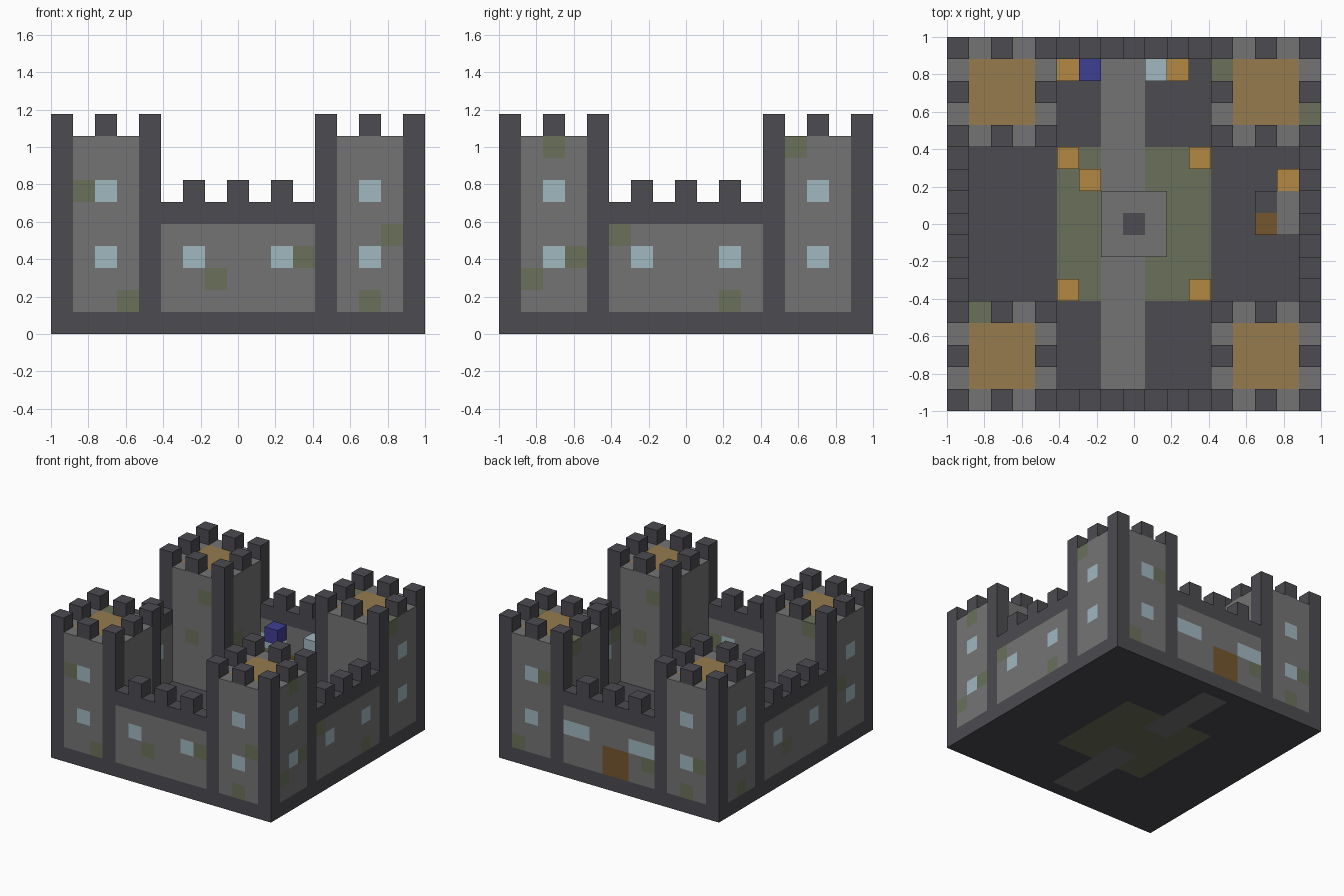
import bpy
import bmesh
from mathutils import Vector

cube = bpy.data.objects.get("Cube")
if cube:
    bpy.data.objects.remove(cube, do_unlink=True)

N = 17            # blocks along each side
LAST = N - 1
UNIT = 2 / N      # size of one block

# ---- materials ----
PALETTE = {
    "dark stone": (76, 76, 81),
    "grey stone": (116, 116, 116),
    "pale glass": (160, 184, 192),
    "moss": (106, 113, 90),
    "orange": (178, 136, 66),
    "tan roof": (150, 123, 78),
    "blue": (62, 62, 148),
    "brown wood": (116, 86, 46),
}
DARK, GREY, GLASS, MOSS, ORANGE, TAN, BLUE, BROWN = range(len(PALETTE))


def linear(value):
    c = value / 255
    return c / 12.92 if c <= 0.04045 else ((c + 0.055) / 1.055) ** 2.4


def make_material(name, rgb):
    mat = bpy.data.materials.new(name)
    mat.use_nodes = True
    colour = [linear(v) for v in rgb] + [1.0]
    mat.diffuse_color = colour
    for node in mat.node_tree.nodes:
        if node.type == "BSDF_PRINCIPLED":
            node.inputs["Base Color"].default_value = colour
            node.inputs["Roughness"].default_value = 0.9
    return mat


MATERIALS = [make_material(n, c) for n, c in PALETTE.items()]

# ---- block helpers: each part maps a grid cell to a colour ----
parts = {}


def fill(part, xs, ys, zs, colour):
    cells = parts.setdefault(part, {})
    for x in xs:
        for y in ys:
            for z in zs:
                cells[x, y, z] = colour


def paint(spots, colour):
    for cells in parts.values():
        for spot in spots:
            if spot in cells:
                cells[spot] = colour


def build(name, cells, occupied):
    """Mesh of the exposed block faces of one part."""
    bm = bmesh.new()
    for cell, colour in cells.items():
        for axis in range(3):
            for side in (0, 1):
                step = [0, 0, 0]
                step[axis] = 1 if side else -1
                if tuple(c + s for c, s in zip(cell, step)) in occupied:
                    continue
                corners = []
                for u, v in ((0, 0), (1, 0), (1, 1), (0, 1)):
                    p = Vector(cell)
                    p[axis] += side
                    p[(axis + 1) % 3] += u
                    p[(axis + 2) % 3] += v
                    corners.append(bm.verts.new(p * UNIT - Vector((1, 1, 0))))
                if not side:
                    corners.reverse()
                bm.faces.new(corners).material_index = colour
    bmesh.ops.remove_doubles(bm, verts=bm.verts, dist=UNIT / 100)
    mesh = bpy.data.meshes.new(name)
    bm.to_mesh(mesh)
    bm.free()
    for mat in MATERIALS:
        mesh.materials.append(mat)
    bpy.context.collection.objects.link(bpy.data.objects.new(name, mesh))


# ---- courtyard floor with lawn and path ----
inner = range(1, LAST)
middle = range(5, 12)
well = range(7, 10)
path = (7, 8)
fill("courtyard_floor", inner, inner, [0], DARK)
fill("courtyard_floor", path, inner, [0], GREY)
fill("courtyard_floor", middle, middle, [0], MOSS)
fill("courtyard_floor", path, [5, 6, 10, 11], [0], GREY)
fill("courtyard_floor", well, well, [0], MOSS)

# ---- corner towers ----
for front_back, y0 in (("front", 0), ("back", 12)):
    for side, x0 in (("right", 0), ("left", 12)):
        name = f"{front_back}_{side}_tower"
        xs, ys = range(x0, x0 + 5), range(y0, y0 + 5)
        fill(name, xs, ys, range(9), GREY)
        fill(name, xs, ys, [0], DARK)
        fill(name, xs[1:4], ys[1:4], [8], TAN)
        fill(name, xs[::4], ys[::4], range(10), DARK)       # corner posts
        fill(name, xs[::2], ys[::4], [9], DARK)             # battlements
        fill(name, xs[::4], ys[::2], [9], DARK)
        outer_x, outer_y = (0 if x0 == 0 else LAST), (0 if y0 == 0 else LAST)
        fill(name, [x0 + 2], [outer_y], [3, 6], GLASS)      # windows
        fill(name, [outer_x], [y0 + 2], [3, 6], GLASS)

# ---- curtain walls ----
for name, edge, along_x in (("front_wall", 0, True), ("back_wall", LAST, True),
                            ("right_wall", 0, False), ("left_wall", LAST, False)):
    windows = [5, 6, 10, 11] if name == "back_wall" else [6, 10]
    for span, heights, colour in ((middle, range(1, 5), GREY),
                                  (middle, [0, 5], DARK),
                                  (range(6, 11, 2), [6], DARK),
                                  (windows, [3], GLASS)):
        if along_x:
            fill(name, span, [edge], heights, colour)
        else:
            fill(name, [edge], span, heights, colour)
fill("back_wall", path, [LAST], [1, 2], BROWN)              # gate

# ---- well ----
fill("well", well, well, [1], GREY)
fill("well", [8], [8], [1], DARK)

# ---- courtyard furnishings ----
fill("lawn_corner_blocks", [5, 11], [5, 11], [1], ORANGE)
fill("hay_blocks", [6, 15], [10], [1], ORANGE)
fill("gate_side_blocks", [5, 10], [15], [1], ORANGE)
fill("blue_banner", [6], [15], [4], BLUE)
fill("pale_banner", [9], [15], [4], GLASS)
fill("workbench", [15], [8, 9], [1], GREY)
fill("workbench", [14], [9], [1], DARK)
fill("workbench", [14], [8], [1], BROWN)

# ---- mossy stones ----
paint([
    (1, 0, 6), (3, 0, 1), (15, 0, 4), (14, 0, 1), (7, 0, 2), (11, 0, 3),
    (16, 2, 8), (16, 3, 3), (16, 1, 2), (16, 13, 8), (16, 5, 4), (16, 10, 1),
    (2, 16, 1), (1, 16, 3), (5, 16, 2), (15, 16, 1), (13, 16, 6),
    (0, 14, 1), (0, 9, 2), (0, 3, 4),
    (1, 4, 8), (12, 15, 8),
    (3, 12, 7), (2, 12, 4), (4, 13, 4), (13, 4, 7), (14, 4, 4), (12, 3, 4),
], MOSS)

occupied = set().union(*parts.values())
for part_name, part_cells in parts.items():
    build(part_name, part_cells, occupied)
